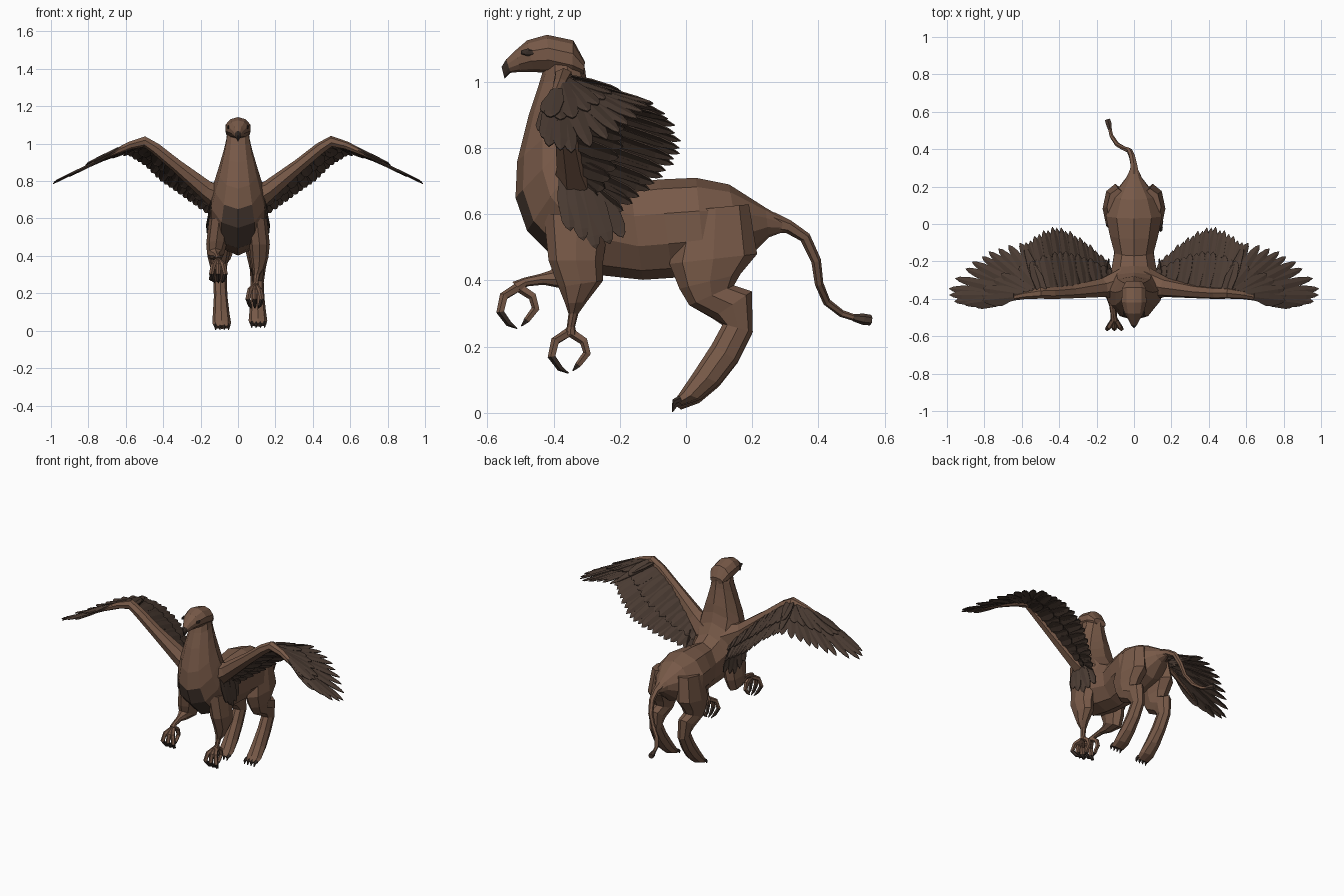
import bpy, bmesh, math
from mathutils import Vector as V

if "Cube" in bpy.data.objects:
    bpy.data.objects.remove(bpy.data.objects["Cube"])


def material(name, rgb):
    m = bpy.data.materials.new(name)
    m.diffuse_color = (*rgb, 1)
    m.use_nodes = True
    m.node_tree.nodes["Principled BSDF"].inputs["Base Color"].default_value = m.diffuse_color
    return m


BROWN = material("hide brown", (0.185, 0.100, 0.064))
DARK = material("feather dark brown", (0.072, 0.046, 0.034))
CLAW = material("claw dark", (0.040, 0.027, 0.021))


def finish(name, bm, mats, rule=None):
    bmesh.ops.recalc_face_normals(bm, faces=bm.faces)
    for f in bm.faces:
        f.material_index = rule(f.calc_center_median()) if rule else 0
    me = bpy.data.meshes.new(name)
    bm.to_mesh(me)
    bm.free()
    for m in mats:
        me.materials.append(m)
    ob = bpy.data.objects.new(name, me)
    bpy.context.collection.objects.link(ob)
    return ob


def skin(name, rings, mats=(BROWN,), rule=None):
    """Join successive rings of points into a closed faceted skin."""
    bm = bmesh.new()
    vr = [[bm.verts.new(p) for p in r] for r in rings]
    n = len(vr[0])
    for a, b in zip(vr, vr[1:]):
        for i in range(n):
            j = (i + 1) % n
            bm.faces.new((a[i], a[j], b[j], b[i]))
    bm.faces.new(vr[0])
    bm.faces.new(vr[-1])
    return finish(name, bm, mats, rule)


def profile_loft(name, secs, n=10, **kw):
    """Each section: centre x, first edge (y, z), second edge (y, z), half width."""
    rings = []
    for x, y1, z1, y2, z2, w in secs:
        c, h = V((x, (y1 + y2) / 2, (z1 + z2) / 2)), V((0, (y1 - y2) / 2, (z1 - z2) / 2))
        ang = [2 * math.pi * k / n for k in range(n)]
        rings.append([c + h * math.cos(a) + V((w * math.sin(a), 0, 0)) for a in ang])
    return skin(name, rings, **kw)


def tube(name, pts, radii, n=6, ref=(1, 0, 0), **kw):
    pts, rings = [V(p) for p in pts], []
    for i, (p, r) in enumerate(zip(pts, radii)):
        t = (pts[min(i + 1, len(pts) - 1)] - pts[max(i - 1, 0)]).normalized()
        u = t.cross(V(ref)).normalized()
        w = t.cross(u)
        rings.append([p + r * (u * math.cos(2 * math.pi * k / n) + w * math.sin(2 * math.pi * k / n))
                      for k in range(n)])
    return skin(name, rings, **kw)


def along(pts, u):
    f = u * (len(pts) - 1)
    i = min(int(f), len(pts) - 2)
    return V(pts[i]).lerp(V(pts[i + 1]), f - i)


# Torso and neck
profile_loft("torso_and_neck", [
    (0, .30, .585, .29, .545, .020), (0, .24, .620, .25, .530, .045),
    (0, .13, .690, .17, .450, .120), (0, .03, .710, .06, .420, .158),
    (0, -.08, .705, -.04, .408, .135), (0, -.17, .695, -.13, .402, .110),
    (0, -.225, .73, -.25, .415, .125), (0, -.26, .79, -.37, .440, .155),
    (0, -.275, .85, -.48, .550, .150), (0, -.28, .90, -.515, .65, .128),
    (0, -.29, .95, -.51, .76, .105), (0, -.30, 1.0, -.475, .90, .080),
    (0, -.305, 1.04, -.445, .99, .066), (0, -.33, 1.08, -.43, 1.04, .060)],
    mats=(BROWN, DARK),
    rule=lambda c: int(abs(c.x) < .06 and c.y < -.40 and .46 < c.z < .64))

# Head with hooked beak
profile_loft("head", [
    (0, -.305, 1.06, -.31, 1.02, .045), (0, -.34, 1.125, -.345, 1.01, .066),
    (0, -.42, 1.142, -.41, 1.025, .070), (0, -.48, 1.125, -.46, 1.03, .056),
    (0, -.515, 1.095, -.50, 1.03, .033), (0, -.543, 1.068, -.53, 1.027, .018),
    (0, -.557, 1.045, -.548, 1.01, .004)],
    mats=(BROWN, CLAW), rule=lambda c: int(c.y < -.535))
for s, side in ((1, "right"), (-1, "left")):
    bm = bmesh.new()
    bmesh.ops.create_icosphere(bm, subdivisions=1, radius=.013)
    for v in bm.verts:
        v.co = V((v.co.x * .5 + s * .052, v.co.y * 1.9 - .478 + abs(v.co.x) * .3, v.co.z * .9 + 1.089))
    finish("eye_" + side, bm, (CLAW,))

# Tail and tuft
tube("tail", [(0, .26, .575), (0, .31, .562), (-.01, .36, .53), (-.025, .393, .46),
              (-.05, .402, .39), (-.09, .425, .335), (-.12, .47, .30), (-.13, .51, .287)],
     [.032, .020, .017, .015, .013, .012, .011, .010])
tube("tail_tuft", [(-.128, .505, .288), (-.135, .535, .283), (-.142, .558, .28)],
     [.011, .017, .016], mats=(DARK,))

# Hind legs with toe claws
for s, side, fx, dy, dz in ((1, "right", .108, .005, .012), (-1, "left", -.085, 0, 0)):
    secs = [(.085, -.01, .61, .19, .63, .06), (.10, -.05, .45, .215, .48, .068),
            (.105, -.02, .375, .165, .42, .058), (.105, .01, .325, .145, .385, .048),
            (.105, .08, .285, .198, .365, .042), (.10, .11, .265, .20, .24, .035),
            (.10, .075, .20, .155, .15, .037), (.10, .02, .115, .10, .08, .044),
            (.10, -.02, .055, .04, .03, .050), (.10, -.038, .028, -.015, .010, .042)]
    legs = []
    for i, (x, y1, z1, y2, z2, w) in enumerate(secs):
        k = max(0, (i - 3) / 6)
        legs.append((s * x * (1 - k) + fx * k, y1 + dy * k, z1 + dz * k, y2 + dy * k, z2 + dz * k, w))
    profile_loft("hind_leg_" + side, legs, n=8)
    for i in range(4):
        x = fx + (i - 1.5) * .023
        tube(f"hind_claw_{side}_{i}", [(x, -.015, .03 + dz), (x, -.034, .022 + dz), (x, -.041, .003 + dz)],
             [.012, .009, .002], n=5, mats=(CLAW,))


# Gripping talons: three front toes and one back toe
def talon(side, palm):
    px, py, pz = palm
    toes = [[(0, 0, 0), (t * .7, -.045, -.028), (t, -.055, -.075), (t * .7, -.03, -.11), (t * .5, -.005, -.125)]
            for t in (-.038, 0, .038)]
    toes.append([(0, 0, 0), (0, .042, -.028), (0, .052, -.065), (0, .025, -.10), (0, .008, -.118)])
    for i, toe in enumerate(toes):
        tube(f"talon_{side}_{i}", [(px + a, py + b, pz + c) for a, b, c in toe],
             [.015, .014, .013, .010, .002], n=5, mats=(BROWN, CLAW),
             rule=lambda c: int(c.z < pz - .088))


# Front legs, the left one raised
profile_loft("front_leg_right", [
    (.10, -.43, .60, -.23, .60, .055), (.115, -.415, .46, -.25, .46, .055),
    (.115, -.385, .38, -.25, .40, .047), (.11, -.365, .33, -.30, .335, .032),
    (.10, -.355, .30, -.325, .30, .018), (.095, -.36, .26, -.335, .26, .015),
    (.09, -.37, .235, -.33, .235, .022)], n=8)
talon("right", (.09, -.35, .245))
profile_loft("front_leg_left", [
    (-.10, -.43, .60, -.23, .60, .055), (-.115, -.415, .48, -.25, .45, .055),
    (-.12, -.40, .44, -.28, .375, .045), (-.12, -.41, .43, -.37, .375, .030),
    (-.115, -.44, .42, -.43, .387, .018), (-.11, -.49, .408, -.48, .382, .015),
    (-.105, -.525, .395, -.495, .365, .020)], n=8)
talon("left", (-.105, -.505, .38))

# Wings: paths for the feather roots and tips
ARM = [(.12, -.33, .70), (.22, -.335, .78), (.33, -.345, .88), (.42, -.35, .95), (.51, -.355, 1.0)]
HAND = [(.48, -.355, 1.0), (.56, -.37, .995), (.66, -.395, .955)]
SECOND_TIPS = [(.15, -.19, .61), (.25, -.10, .68), (.34, -.04, .745), (.42, -.01, .80),
               (.50, -.04, .88), (.58, -.10, .93)]
PRIME_TIPS = [(.61, -.10, .935), (.73, -.125, .905), (.82, -.17, .865), (.91, -.235, .82),
              (1.0, -.345, .78), (.97, -.415, .80), (.85, -.44, .85)]


def feather_row(name, s, roots, tips, count, width, length=1.0, lift=0.0):
    bm = bmesh.new()
    for i in range(count):
        u = i / (count - 1)
        a, b = along(roots, u), along(tips, u)
        b = a.lerp(b, length * (1 if i % 2 or u in (0, 1) else .975))
        d = (b - a).normalized()
        side = (along(tips, min(u + .02, 1)) - along(tips, max(u - .02, 0))
                + along(roots, min(u + .02, 1)) - along(roots, max(u - .02, 0)))
        side = (side - d * side.dot(d)).normalized()
        nrm = side.cross(d)
        nrm = nrm if nrm.z > 0 else -nrm
        off = nrm * (lift + .003 * (i % 2))
        rows = []
        for t, w in ((0, .6), (.45, 1), (.82, .8), (.94, .45)):
            c = a.lerp(b, t) + off
            rows.append([bm.verts.new((p.x * s, p.y, p.z)) for p in
                         (c - side * width * w / 2, c + nrm * .004, c + side * width * w / 2)])
        for r, q in zip(rows, rows[1:]):
            bm.faces.new((r[0], r[1], q[1], q[0]))
            bm.faces.new((r[1], r[2], q[2], q[1]))
        p = b + off
        tip = bm.verts.new((p.x * s, p.y, p.z))
        bm.faces.new((rows[-1][0], rows[-1][1], tip))
        bm.faces.new((rows[-1][1], rows[-1][2], tip))
    ob = finish(name, bm, (DARK,))
    mod = ob.modifiers.new("thickness", "SOLIDIFY")
    mod.thickness = .004
    mod.offset = 0


for s, side in ((1, "right"), (-1, "left")):
    tube("wing_arm_" + side,
         [(s * x, y, z) for x, y, z in ((.07, -.32, .70), (.17, -.34, .755), (.33, -.362, .885),
                                        (.44, -.37, .975), (.50, -.37, 1.012), (.58, -.38, .99),
                                        (.68, -.40, .945), (.82, -.425, .87))],
         [.085, .052, .036, .032, .030, .022, .014, .004], n=7, ref=(0, 1, 0))
    feather_row("secondary_feathers_" + side, s, ARM, SECOND_TIPS, 18, .058)
    feather_row("primary_feathers_" + side, s, HAND, PRIME_TIPS, 13, .056)
    feather_row("secondary_coverts_" + side, s, ARM, SECOND_TIPS, 14, .062, .6, .012)
    feather_row("primary_coverts_" + side, s, HAND, PRIME_TIPS, 9, .06, .55, .010)
    feather_row("underwing_coverts_" + side, s, ARM, SECOND_TIPS, 12, .07, .5, -.014)
    # Short feathers hanging down the flank from the wing root
    feather_row("flank_feathers_" + side, s, [(.135, -.37, .72), (.15, -.27, .70)],
                [(.168, -.35, .55), (.155, -.27, .49), (.135, -.19, .53)], 5, .055)
